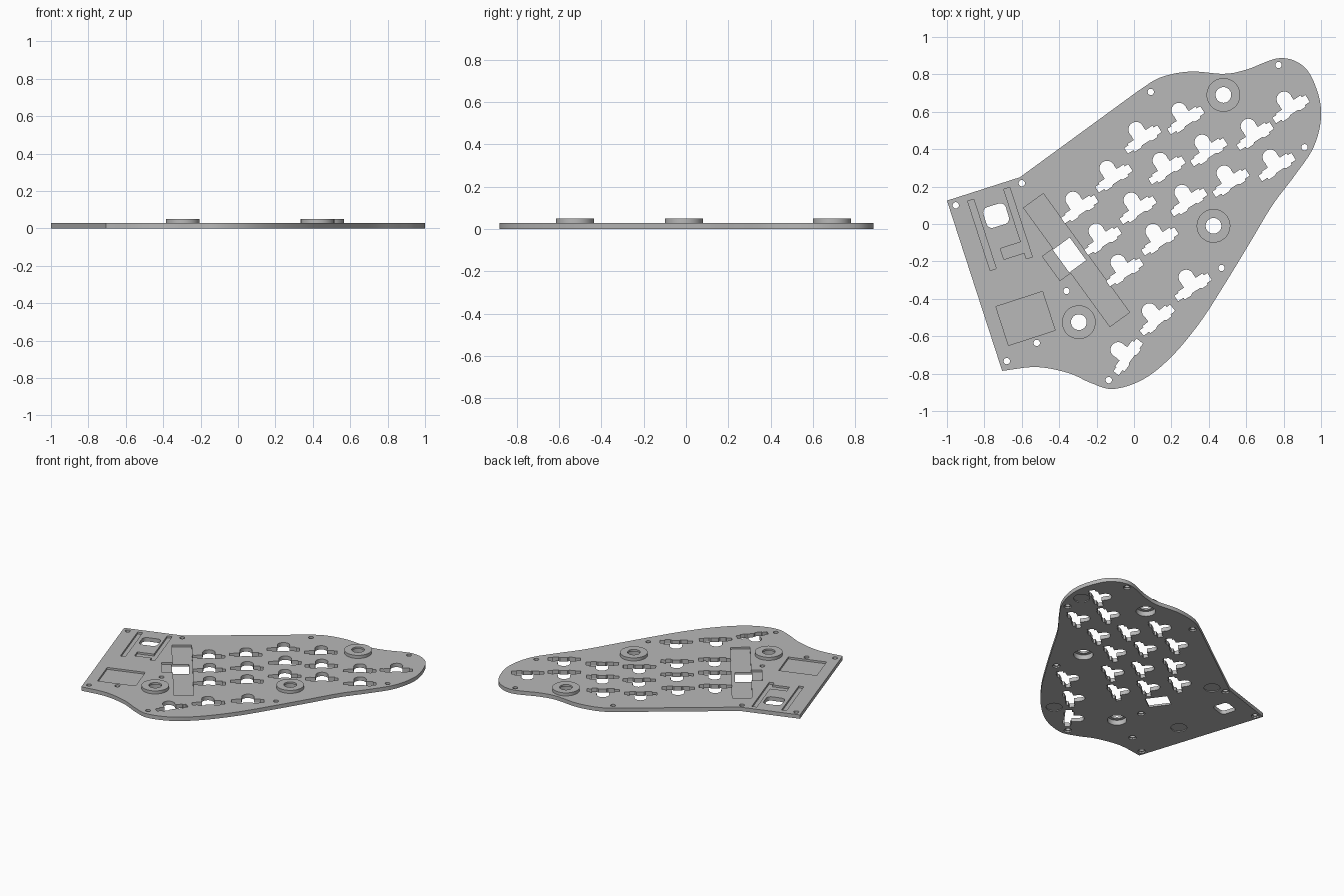
import bpy, bmesh, math
from mathutils import Vector, Matrix

if "Cube" in bpy.data.objects:
    bpy.data.objects.remove(bpy.data.objects["Cube"])

PLATE, BOSS, FLOOR = 0.028, 0.05, 0.014

grey = bpy.data.materials.new("plain grey")
grey.use_nodes = True
colour = (0.48, 0.48, 0.48, 1)
grey.diffuse_color = colour
grey.node_tree.nodes["Principled BSDF"].inputs["Base Color"].default_value = colour


def prisms(name, items):
    """One object made of upright prisms, each (outline, bottom, top)."""
    bm = bmesh.new()
    for pts, low, high in items:
        face = bm.faces.new([bm.verts.new((p[0], p[1], low)) for p in pts])
        out = bmesh.ops.extrude_face_region(bm, geom=[face])
        for v in out["geom"]:
            if isinstance(v, bmesh.types.BMVert):
                v.co.z = high
    bmesh.ops.recalc_face_normals(bm, faces=bm.faces)
    mesh = bpy.data.meshes.new(name)
    bm.to_mesh(mesh)
    bm.free()
    mesh.materials.append(grey)
    obj = bpy.data.objects.new(name, mesh)
    bpy.context.collection.objects.link(obj)
    return obj


def combine(name, items, operation="DIFFERENCE"):
    """Cut or join a set of prisms into the plate."""
    tool = prisms(name, items)
    mod = plate.modifiers.new(name, "BOOLEAN")
    mod.operation, mod.solver, mod.object = operation, "EXACT", tool
    bpy.ops.object.modifier_apply(modifier=name)
    bpy.data.objects.remove(tool)


def disc(x, y, r, n=32):
    return [(x + r * math.cos(i * math.tau / n), y + r * math.sin(i * math.tau / n))
            for i in range(n)]


def place(pts, x, y, deg):
    turn = Matrix.Rotation(math.radians(deg), 2)
    return [turn @ Vector(p) + Vector((x, y)) for p in pts]


def box(x, y, w, h, deg):
    return place([(-w / 2, -h / 2), (w / 2, -h / 2), (w / 2, h / 2), (-w / 2, h / 2)], x, y, deg)


def rounded_box(x, y, w, h, deg, r):
    pts = []
    for k, (sx, sy) in enumerate([(1, 1), (-1, 1), (-1, -1), (1, -1)]):
        for i in range(7):
            a = math.radians(90 * k + 15 * i)
            pts.append((sx * (w / 2 - r) + r * math.cos(a), sy * (h / 2 - r) + r * math.sin(a)))
    return place(pts, x, y, deg)


def spline(ctrl, steps=8):
    """Smooth curve through the control points."""
    p = [Vector(c) for c in ctrl]
    p = [2 * p[0] - p[1]] + p + [2 * p[-1] - p[-2]]
    pts = []
    for a, b, c, d in zip(p, p[1:], p[2:], p[3:]):
        for i in range(steps):
            t = i / steps
            pts.append(0.5 * (2 * b + (c - a) * t + (2 * a - 5 * b + 4 * c - d) * t ** 2
                              + (3 * b - a - 3 * c + d) * t ** 3))
    return pts + [p[-2]]


# Plate: straight edges on the left, one flowing curve round the rest
curve = [(0.02, 0.71), (0.14, 0.783), (0.3, 0.815), (0.48, 0.803), (0.6, 0.825), (0.78, 0.887),
         (0.91, 0.84), (0.98, 0.71), (1.0, 0.57), (0.96, 0.41), (0.86, 0.26), (0.74, 0.1),
         (0.62, -0.1), (0.48, -0.33), (0.35, -0.53), (0.2, -0.71), (0.05, -0.83), (-0.11, -0.882),
         (-0.23, -0.85), (-0.35, -0.797), (-0.52, -0.765), (-0.705, -0.785)]
plate = prisms("base_plate", [(spline(curve) + [(-1, 0.125), (-0.61, 0.25)], 0, PLATE)])
bpy.context.view_layer.objects.active = plate
plate.select_set(True)

# Raised bosses with a hole and a wider bore from below
bosses = [(0.478, 0.69), (0.425, -0.01), (-0.295, -0.525)]
combine("bosses", [(disc(x, y, 0.09, 48), 0.01, BOSS) for x, y in bosses], "UNION")
combine("boss_holes", [(disc(x, y, 0.042), -0.1, 0.1) for x, y in bosses])
combine("boss_bores", [(disc(x, y, 0.064), -0.1, 0.036) for x, y in bosses])

# Switch socket openings: a round lobe above a stepped bar
lobe = [(0.041 * math.cos(math.radians(a)), 0.062 + 0.041 * math.sin(math.radians(a)))
        for a in range(-15, 196, 15)]
socket = [(-0.072, -0.034), (-0.03, -0.034), (-0.02, -0.026), (0.03, -0.026), (0.04, -0.034),
          (0.075, -0.034), (0.075, -0.024), (0.107, -0.024), (0.107, 0.02), (0.085, 0.02),
          (0.085, 0.032), (0.041, 0.032)] + lobe + [(-0.041, 0.022), (-0.08, 0.022),
          (-0.08, 0.014), (-0.107, 0.014), (-0.107, -0.022), (-0.072, -0.022)]
keys = [(0.275, 0.555), (0.045, 0.453), (-0.11, 0.245), (-0.292, 0.08),
        (0.837, 0.615), (0.645, 0.47), (0.398, 0.385), (0.174, 0.288), (0.019, 0.075),
        (-0.168, -0.09), (0.762, 0.305), (0.516, 0.22), (0.291, 0.117), (0.136, -0.092),
        (-0.051, -0.257), (0.313, -0.337)]
turns = [(x, y, 33) for x, y in keys] + [(0.122, -0.513, 39), (-0.035, -0.71, 53)]
combine("socket_openings", [(place(socket, *k), -0.1, 0.1) for k in turns])

# Screw holes, counterbored from below
screws = [(0.773, 0.85), (0.09, 0.706), (0.912, 0.41), (0.468, -0.235), (-0.361, -0.358),
          (-0.52, -0.636), (-0.68, -0.733), (-0.135, -0.835), (-0.953, 0.1), (-0.6, 0.218)]
combine("screw_holes", [(disc(x, y, 0.017, 20), -0.1, 0.1) for x, y in screws])
combine("screw_bores", [(disc(x, y, 0.025, 20), -0.1, 0.01) for x, y in screws])

# Shallow recesses for feet on the underside
feet = [(0.91, 0.55), (0.13, -0.66), (-0.67, -0.34), (-0.5, 0.2)]
combine("foot_recesses", [(disc(x, y, 0.053), -0.1, 0.006) for x, y in feet])

# Pockets in the top: slots, battery bay and controller channel
combine("pockets", [(box(*b), FLOOR, 0.1) for b in [
    (-0.813, -0.058, 0.034, 0.39, 18), (-0.62, 0.005, 0.034, 0.39, 18),
    (-0.58, -0.505, 0.262, 0.218, 18), (-0.307, -0.193, 0.13, 0.785, 36)]])
combine("side_pockets", [(box(*b), FLOOR, 0.1) for b in [
    (-0.648, -0.142, 0.12, 0.061, 18), (-0.366, -0.182, 0.19, 0.16, 36)]])
combine("windows", [(rounded_box(-0.737, 0.045, 0.125, 0.115, 17, 0.03), -0.1, 0.1),
                    (box(-0.345, -0.166, 0.112, 0.15, 36), -0.1, 0.1)])

bpy.ops.object.shade_smooth_by_angle(angle=math.radians(30))
